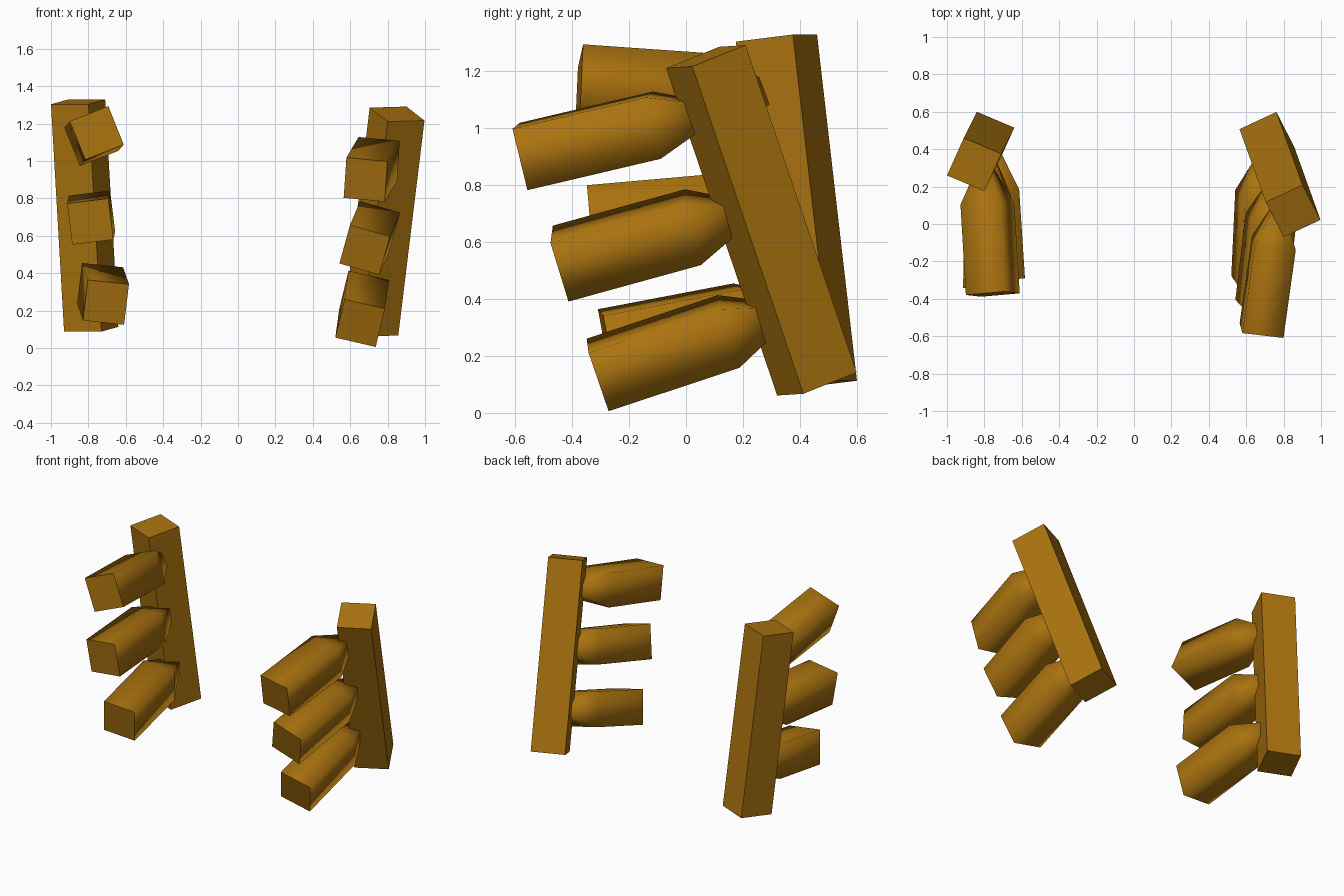
import bpy, bmesh, math
from mathutils import Vector

if "Cube" in bpy.data.objects:
    bpy.data.objects.remove(bpy.data.objects["Cube"])

wood = bpy.data.materials.new("amber_brown")
wood.diffuse_color = (0.40, 0.17, 0.005, 1)
wood.use_nodes = True
wood.node_tree.nodes["Principled BSDF"].inputs["Base Color"].default_value = wood.diffuse_color

SIDE, BODY, TIP = 0.222, 0.485, 0.28


def add_object(name, bm):
    bmesh.ops.recalc_face_normals(bm, faces=bm.faces[:])
    mesh = bpy.data.meshes.new(name)
    bm.to_mesh(mesh)
    bm.free()
    mesh.materials.append(wood)
    bpy.context.collection.objects.link(bpy.data.objects.new(name, mesh))


def post(name, corner, across, depth, down):
    """Leaning square post spanned by three edge vectors from a top corner."""
    bm = bmesh.new()
    bmesh.ops.create_cube(bm, size=1)
    c, a, d, w = map(Vector, (corner, across, depth, down))
    for v in bm.verts:
        p = v.co + Vector((0.5, 0.5, 0.5))
        v.co = c + a * p.x + d * p.y + w * (1 - p.z)
    add_object(name, bm)


def peg(name, front, slope_x, slope_z, roll):
    """Square peg with a flat front end and a point sunk into the post."""
    axis = Vector((slope_x, 1, slope_z))
    r = math.radians(roll)
    u = Vector((math.cos(r), 0, math.sin(r)))
    u.y = -(axis.x * u.x + axis.z * u.z)
    axis.normalize()
    u.normalize()
    w = u.cross(axis)
    front, h = Vector(front), SIDE / 2
    bm = bmesh.new()
    rings = [[bm.verts.new(front + axis * t + u * i * h + w * j * h)
              for i, j in ((-1, -1), (1, -1), (1, 1), (-1, 1))] for t in (0, BODY)]
    apex = bm.verts.new(front + axis * (BODY + TIP))
    cap = bm.faces.new(rings[0])
    for k in range(4):
        n = (k + 1) % 4
        bm.faces.new((rings[0][k], rings[0][n], rings[1][n], rings[1][k])).smooth = True
        bm.faces.new((rings[1][k], rings[1][n], apex)).smooth = True
    for e in cap.edges:
        e.smooth = False
    add_object(name, bm)


# Leaning posts
post("left_post", (-1.0, 0.26, 1.303), (0.2, -0.085, 0), (0.09, 0.2, 0.025), (0.07, 0.14, -1.215))
post("right_post", (0.80, -0.07, 1.21), (0.197, 0.092, 0.006), (-0.096, 0.187, 0.075), (-0.14, 0.39, -1.149))

# Pegs, top to bottom: front centre, sideways slope, rise, roll
pegs = {
    "left": [((-0.755, -0.375, 1.15), -0.06, -0.07, 21.5),
             ((-0.79, -0.335, 0.676), 0.02, 0.088, 7),
             ((-0.706, -0.28, 0.244), -0.065, 0.19, -6)],
    "right": [((0.682, -0.57, 0.90), 0.14, 0.235, -5.5),
              ((0.677, -0.44, 0.524), 0.117, 0.275, -16),
              ((0.653, -0.31, 0.133), 0.046, 0.333, -13)],
}
for side, rows in pegs.items():
    for level, row in zip(("upper", "middle", "lower"), rows):
        peg(f"{side}_{level}_peg", *row)
